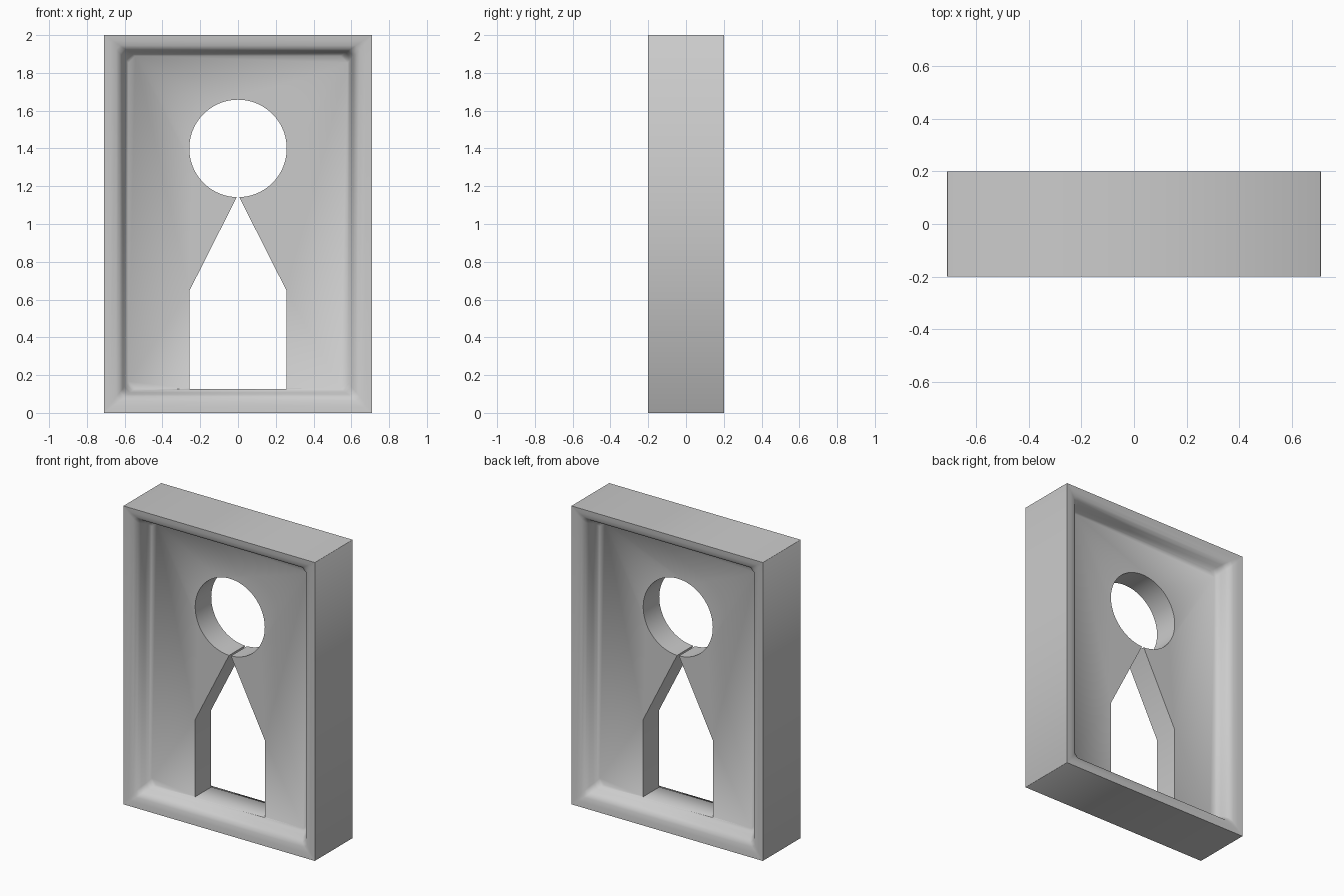
import bpy, bmesh, math

if "Cube" in bpy.data.objects:
    bpy.data.objects.remove(bpy.data.objects["Cube"])

W, H, D = 0.71, 2.0, 0.2
# rim cross-section: (inset from the outer edge, depth below the face)
RIM = [(0, 0), (0.035, 0.004), (0.065, 0.012), (0.085, 0.025), (0.098, 0.05),
       (0.108, 0.08), (0.118, 0.103), (0.13, 0.115)]


def make_object(name, bm):
    bmesh.ops.recalc_face_normals(bm, faces=bm.faces)
    mesh = bpy.data.meshes.new(name)
    bm.to_mesh(mesh)
    bm.free()
    obj = bpy.data.objects.new(name, mesh)
    bpy.context.collection.objects.link(obj)
    return obj


def ring(bm, inset, y):
    # rectangle with slightly cut corners that grow with the inset
    c = 0.004 + 0.25 * inset
    x, z0, z1 = W - inset, inset, H - inset * 0.85
    if inset == 0:
        c = 0.0005
    pts = [(-x + c, z0), (x - c, z0), (x, z0 + c), (x, z1 - c),
           (x - c, z1), (-x + c, z1), (-x, z1 - c), (-x, z0 + c)]
    return [bm.verts.new((px, y, pz)) for px, pz in pts]


# framed slab, recessed on both faces
bm = bmesh.new()
rings = [ring(bm, i, d - D) for i, d in reversed(RIM)]
rings += [ring(bm, i, D - d) for i, d in RIM]
for a, b in zip(rings, rings[1:]):
    for k in range(8):
        n = (k + 1) % 8
        bm.faces.new((a[k], a[n], b[n], b[k]))
bm.faces.new(rings[0])
bm.faces.new(rings[-1])
slab = make_object("framed_slab", bm)

# keyhole cutter: circle joined to a pointed doorway
bm = bmesh.new()
R, CZ, N = 0.258, 1.4, 72
gap = math.radians(1.5)
outline = []
for i in range(N + 1):
    t = -math.pi / 2 + gap + (2 * math.pi - 2 * gap) * i / N
    outline.append((R * math.cos(t), CZ + R * math.sin(t)))
outline += [(-R, 0.645), (-R, 0.127), (R, 0.127), (R, 0.645)]
face = bm.faces.new([bm.verts.new((x, -0.4, z)) for x, z in outline])
ext = bmesh.ops.extrude_face_region(bm, geom=[face])
bmesh.ops.translate(bm, vec=(0, 0.8, 0),
                    verts=[g for g in ext["geom"] if isinstance(g, bmesh.types.BMVert)])
cutter = make_object("keyhole_cutter", bm)
cutter.hide_render = True

# cut the opening and shade
cut = slab.modifiers.new("keyhole", "BOOLEAN")
cut.operation = "DIFFERENCE"
cut.solver = "EXACT"
cut.object = cutter
bpy.context.view_layer.objects.active = slab
slab.select_set(True)
bpy.ops.object.modifier_apply(modifier=cut.name)
bpy.data.objects.remove(cutter)
bpy.ops.object.shade_smooth_by_angle(angle=math.radians(55))
